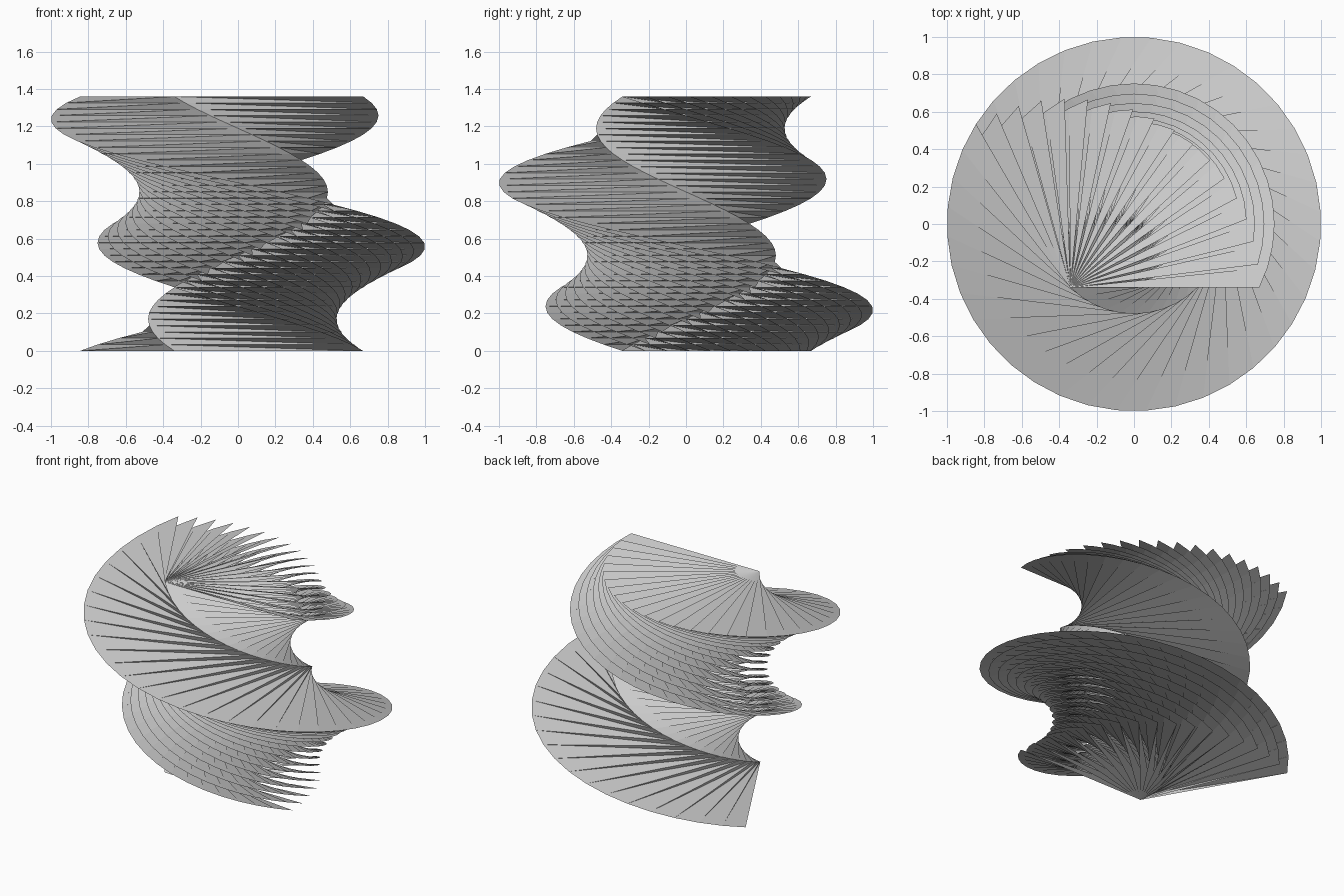
import bpy, bmesh, math
from mathutils import Vector, Matrix

if "Cube" in bpy.data.objects:
    bpy.data.objects.remove(bpy.data.objects["Cube"])

HEIGHT, SLICES = 1.36, 40      # one full clockwise turn on the way up
BLADES, SWEEP = 18, math.radians(120)
HUB, REACH = Vector((-0.34, -0.34, 0)), 1.01

grey = bpy.data.materials.new("light grey")
grey.diffuse_color = (0.6, 0.6, 0.6, 1)
grey.use_nodes = True
grey.node_tree.nodes["Principled BSDF"].inputs["Base Color"].default_value = grey.diffuse_color


def twisted_blade(name, angle):
    """Sheet made by raising a straight segment while turning it about z."""
    tip = HUB + REACH * Vector((math.cos(angle), math.sin(angle), 0))
    bm = bmesh.new()
    rows = []
    for k in range(SLICES + 1):
        t = k / SLICES
        turn = Matrix.Translation((0, 0, HEIGHT * t)) @ Matrix.Rotation(-math.tau * t, 4, 'Z')
        rows.append([bm.verts.new(turn @ p) for p in (HUB, tip)])
    for (a, b), (c, d) in zip(rows, rows[1:]):
        bm.faces.new((a, b, c))
        bm.faces.new((b, d, c))
    mesh = bpy.data.meshes.new(name)
    bm.to_mesh(mesh)
    bm.free()
    mesh.materials.append(grey)
    obj = bpy.data.objects.new(name, mesh)
    bpy.context.collection.objects.link(obj)


# Fan of blades sharing one hub edge
for i in range(BLADES):
    twisted_blade(f"spiral_blade_{i + 1}", SWEEP * i / (BLADES - 1))
